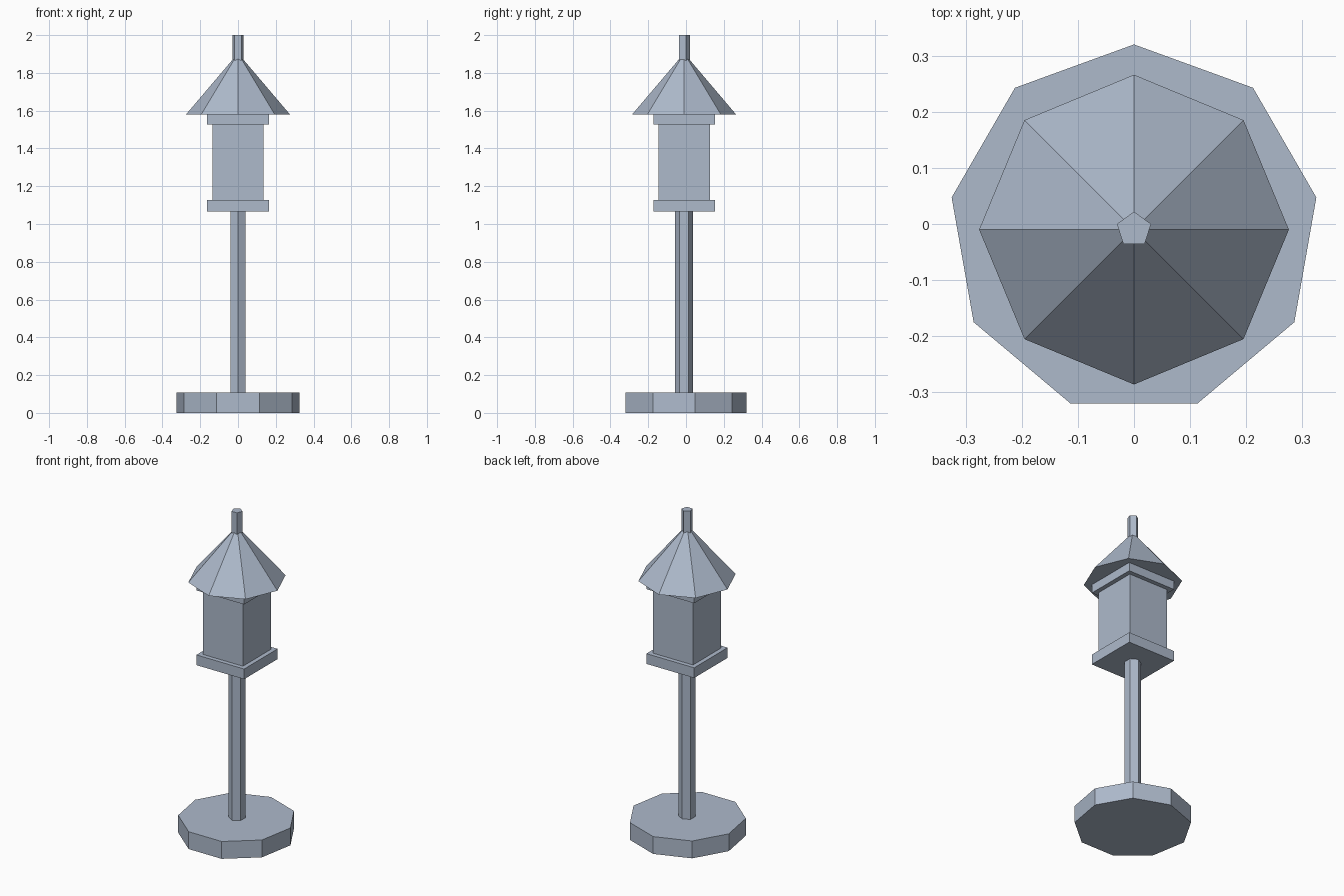
import bpy
import math

if "Cube" in bpy.data.objects:
    bpy.data.objects.remove(bpy.data.objects["Cube"])

CY = -0.01  # common axis of all parts

mat = bpy.data.materials.new("blue grey stone")
mat.diffuse_color = (0.42, 0.49, 0.60, 1.0)
mat.use_nodes = True
mat.node_tree.nodes["Principled BSDF"].inputs["Base Color"].default_value = mat.diffuse_color


def finish(name):
    ob = bpy.context.object
    ob.name = name
    ob.data.materials.append(mat)
    return ob


def taper(name, sides, r1, r2, z0, z1):
    """Prism or cone with one corner pointing to +y."""
    bpy.ops.mesh.primitive_cone_add(vertices=sides, radius1=r1, radius2=r2,
                                    depth=z1 - z0, location=(0, CY, (z0 + z1) / 2))
    ob = finish(name)
    # turn so the corner with the largest y lies exactly on the +y axis
    v = max(ob.data.vertices, key=lambda p: p.co.x ** 2 + p.co.y ** 2 + 0.001 * p.co.y)
    ob.rotation_euler.z = math.pi / 2 - math.atan2(v.co.y, v.co.x)
    return ob


def box(name, half, z0, z1):
    bpy.ops.mesh.primitive_cube_add(size=1, location=(0, CY, (z0 + z1) / 2))
    ob = finish(name)
    ob.scale = (2 * half, 2 * half, z1 - z0)
    return ob


# foot and post
taper("base", 9, 0.33, 0.33, 0.0, 0.107)
taper("post", 6, 0.047, 0.047, 0.107, 1.065)

# lantern house
box("lower_plate", 0.163, 1.065, 1.128)
box("house", 0.136, 1.128, 1.526)
box("upper_plate", 0.163, 1.526, 1.579)

# roof and finial
taper("roof", 8, 0.276, 0.0, 1.579, 1.904)
taper("finial", 5, 0.032, 0.032, 1.86, 2.0)
